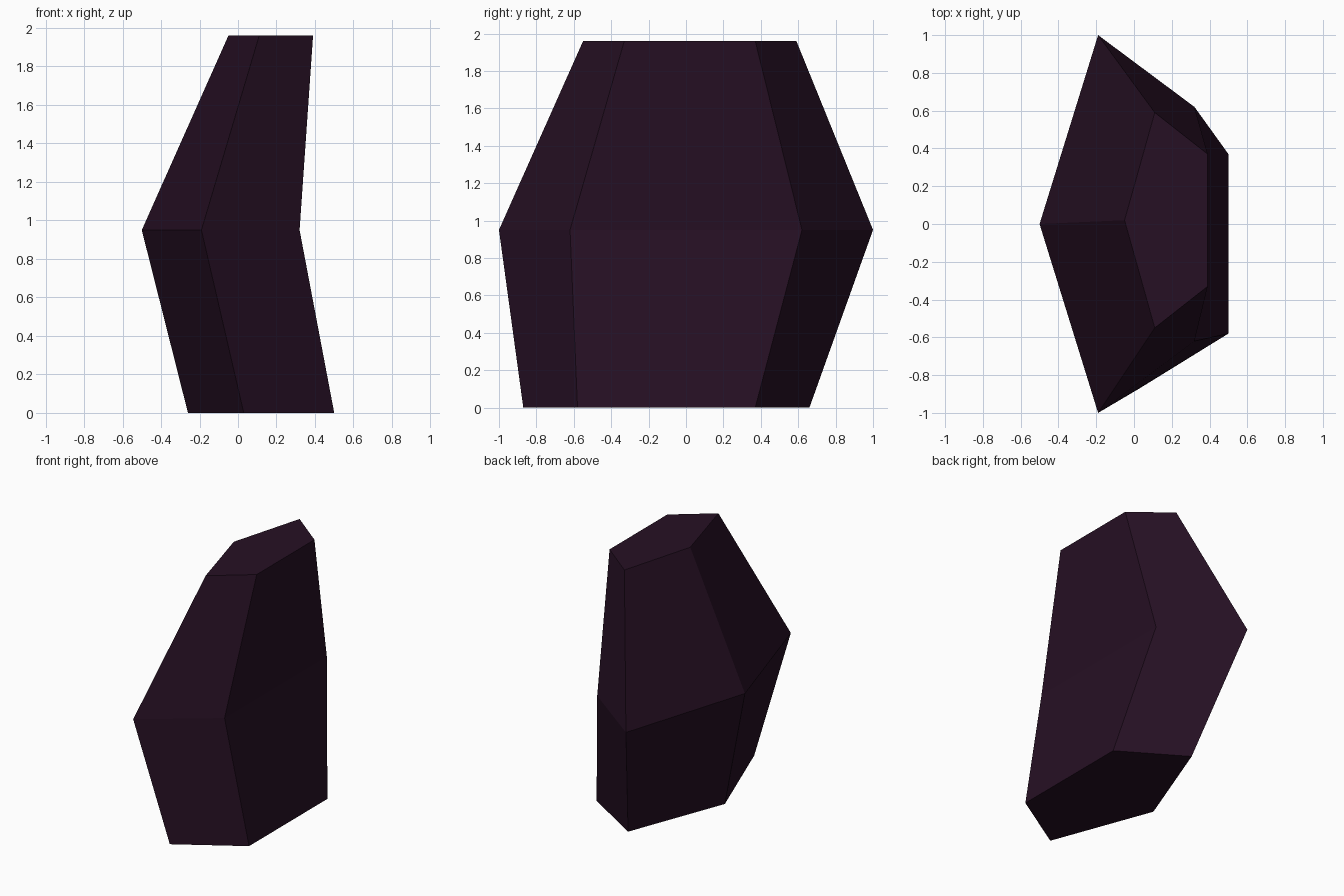
import bpy, bmesh

if "Cube" in bpy.data.objects:
    bpy.data.objects.remove(bpy.data.objects["Cube"])

# Dark purple stone colour
mat = bpy.data.materials.new("dark_purple_stone")
mat.diffuse_color = (0.019, 0.005, 0.017, 1)
mat.use_nodes = True
mat.node_tree.nodes["Principled BSDF"].inputs["Base Color"].default_value = mat.diffuse_color

# Five-sided outlines: height and corner positions, from base to top
rings = [
    (0.00, [(-0.26, -0.10), (0.03, 0.66), (0.50, 0.37), (0.50, -0.58), (0.03, -0.87)]),
    (0.95, [(-0.50, 0.00), (-0.19, 1.00), (0.32, 0.62), (0.32, -0.62), (-0.19, -1.00)]),
    (1.96, [(-0.05, 0.02), (0.11, 0.59), (0.39, 0.37), (0.39, -0.33), (0.11, -0.55)]),
]

# Loft the outlines into a faceted rock and cap both ends
bm = bmesh.new()
loops = [[bm.verts.new((x, y, z)) for x, y in pts] for z, pts in rings]
for low, high in zip(loops, loops[1:]):
    for i in range(5):
        j = (i + 1) % 5
        bm.faces.new((low[i], low[j], high[j], high[i]))
bm.faces.new(loops[0])
bm.faces.new(loops[-1])
bmesh.ops.recalc_face_normals(bm, faces=bm.faces)

mesh = bpy.data.meshes.new("rock")
bm.to_mesh(mesh)
bm.free()
mesh.materials.append(mat)
rock = bpy.data.objects.new("rock", mesh)
bpy.context.collection.objects.link(rock)
